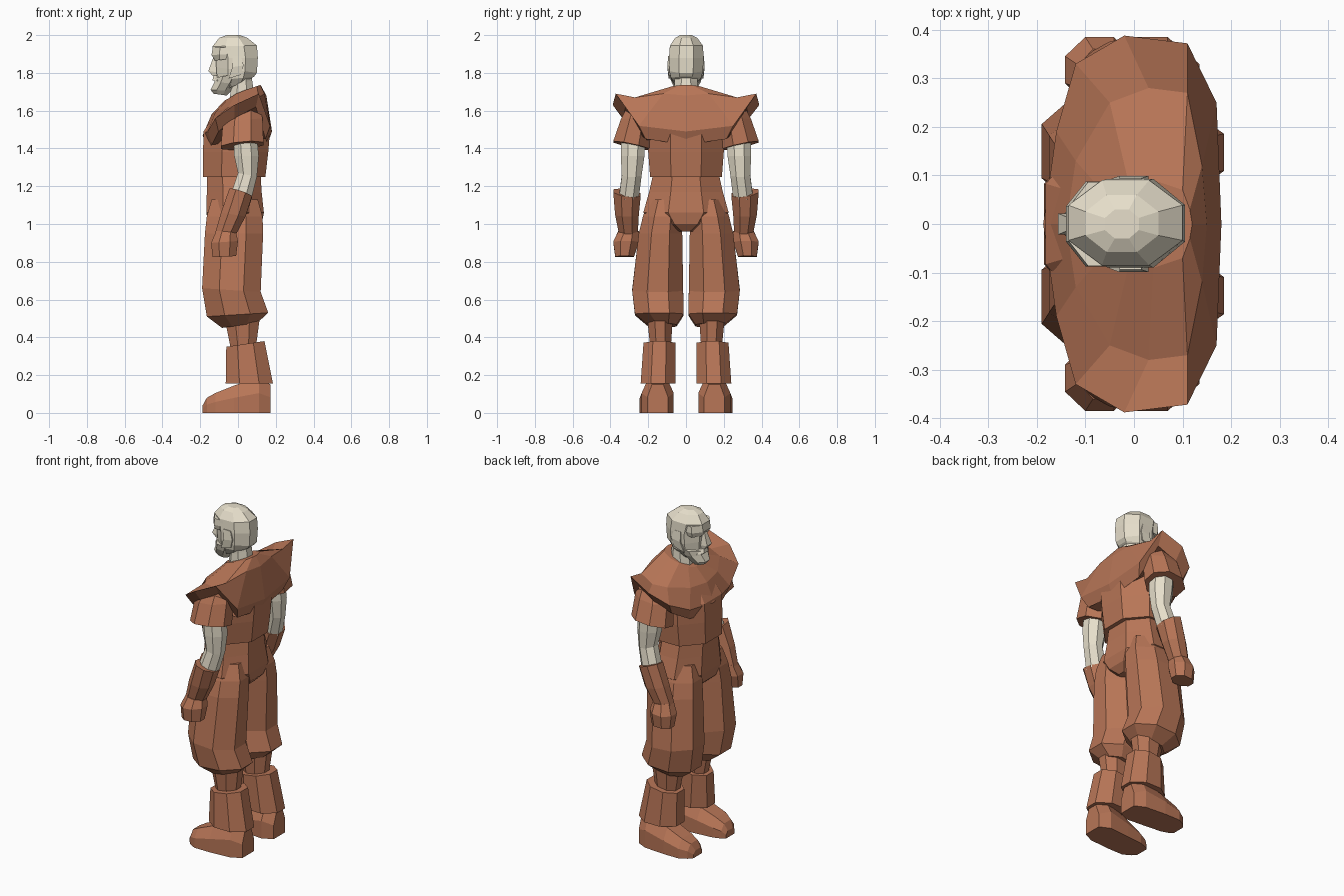
import bpy, bmesh, math


def material(name, color):
    m = bpy.data.materials.new(name)
    m.diffuse_color = (*color, 1)
    return m


CLOTH = material("brown_cloth", (0.48, 0.18, 0.095))
SKIN = material("pale_skin", (0.80, 0.74, 0.60))


def skin_rings(name, rings, mat, mirror=False):
    """Bridge closed rings of points into a capped flat-shaded solid."""
    bm = bmesh.new()
    loops = [[bm.verts.new(p) for p in r] for r in rings]
    n = len(loops[0])
    for a, b in zip(loops, loops[1:]):
        for i in range(n):
            j = (i + 1) % n
            bm.faces.new((a[i], a[j], b[j], b[i]))
    bm.faces.new(loops[0])
    bm.faces.new(loops[-1])
    bmesh.ops.recalc_face_normals(bm, faces=bm.faces[:])
    me = bpy.data.meshes.new(name)
    bm.to_mesh(me)
    bm.free()
    me.materials.append(mat)
    ob = bpy.data.objects.new(name, me)
    bpy.context.collection.objects.link(ob)
    if mirror:
        mod = ob.modifiers.new("mirror", 'MIRROR')
        mod.use_axis = (False, True, False)
        mod.use_mirror_merge = False
    return ob


def loft(name, sections, mat, n=8, mirror=False):
    """Sections are (x0, x1, y0, y1, z front, z back[, sideways tilt])."""
    k = 1 / math.cos(math.pi / n)
    rings = []
    for x0, x1, y0, y1, zf, zb, *tilt in sections:
        ring = []
        for i in range(n):
            a = (i + 0.5) * 2 * math.pi / n
            c, s = math.cos(a) * k, math.sin(a) * k
            ring.append(((x0 + x1) / 2 + c * (x1 - x0) / 2,
                         (y0 + y1) / 2 + s * (y1 - y0) / 2,
                         (zf + zb) / 2 + c * (zb - zf) / 2 + s * sum(tilt)))
        rings.append(ring)
    return skin_rings(name, rings, mat, mirror)


# Head and neck
loft("head", [
    (-.07, .05, -.055, .055, 1.71, 1.76),
    (-.11, .085, -.08, .08, 1.76, 1.78),
    (-.115, .1, -.088, .09, 1.83, 1.80),
    (-.118, .105, -.09, .093, 1.88, 1.88),
    (-.135, .1, -.085, .09, 1.94, 1.945),
    (-.10, .05, -.058, .06, 1.985, 1.985),
    (-.06, .01, -.03, .03, 2.0, 2.0)], SKIN)
loft("neck", [(-.05, .09, -.065, .065, 1.62, 1.66),
              (-.035, .075, -.06, .06, 1.73, 1.76),
              (-.04, .07, -.06, .06, 1.80, 1.80)], SKIN)

# Face: brow ridge, nose, moustache, beard, sideburns
loft("brow", [(-.122, -.04, -.08, .08, 1.865, 1.875),
              (-.14, .0, -.088, .088, 1.895, 1.90),
              (-.134, .0, -.086, .086, 1.935, 1.935)], SKIN)
loft("nose", [(-.135, -.09, -.018, .018, 1.785, 1.785),
              (-.157, -.09, -.022, .022, 1.81, 1.80),
              (-.13, -.09, -.011, .011, 1.885, 1.885)], SKIN, n=4)
loft("moustache", [(-.135, -.06, -.055, .055, 1.76, 1.755),
                   (-.13, -.06, -.035, .035, 1.785, 1.79)], SKIN)
loft("beard", [(-.13, -.06, -.03, .03, 1.69, 1.68),
               (-.145, -.035, -.05, .05, 1.71, 1.705),
               (-.125, -.01, -.075, .075, 1.75, 1.745),
               (-.12, .02, -.088, .088, 1.775, 1.80)], SKIN)
loft("sideburn", [(-.05, .015, .07, .092, 1.77, 1.79),
                  (-.03, .03, .075, .099, 1.83, 1.84),
                  (-.03, .015, .075, .094, 1.89, 1.89)], SKIN, n=4, mirror=True)

# Tunic body
loft("tunic", [
    (-.185, .145, -.19, .19, 1.25, 1.25),
    (-.185, .16, -.20, .20, 1.38, 1.38),
    (-.182, .17, -.20, .20, 1.49, 1.50),
    (-.11, .14, -.15, .15, 1.60, 1.63)], CLOTH)

# Shoulder cape with upswept wings: half outlines, front centre to back centre
neck = [(-.07, 0, 1.655), (-.05, .05, 1.665), (-.01, .08, 1.69), (.04, .09, 1.71),
        (.10, .07, 1.73), (.115, .03, 1.735), (.12, 0, 1.735)]
shoulder = [(-.14, 0, 1.58), (-.12, .13, 1.59), (-.05, .25, 1.62), (.03, .28, 1.63),
            (.11, .27, 1.67), (.14, .12, 1.69), (.15, 0, 1.68)]
edge = [(-.187, 0, 1.47), (-.16, .19, 1.49), (-.12, .33, 1.56), (-.02, .388, 1.63),
        (.11, .372, 1.69), (.17, .25, 1.52), (.18, 0, 1.49)]
under = [(x * .86, y * .86, z - .07) for x, y, z in edge]


def both_sides(half):
    return half + [(x, -y, z) for x, y, z in half[-2:0:-1]]


skin_rings("shoulder_cape", [both_sides(h) for h in (neck, shoulder, edge, under)], CLOTH)

# Sleeves, arms, gauntlets, fists
loft("sleeve", [(-.03, .11, .18, .31, 1.605, 1.63),
                (-.08, .13, .18, .345, 1.54, 1.56),
                (-.09, .135, .195, .385, 1.405, 1.425, .02)], CLOTH, mirror=True)
loft("arm", [(-.025, .10, .215, .345, 1.46, 1.46),
             (-.02, .11, .22, .345, 1.36, 1.36),
             (.0, .10, .235, .34, 1.27, 1.25),
             (-.04, .07, .25, .355, 1.15, 1.13)], SKIN, mirror=True)
loft("gauntlet", [(-.045, .075, .24, .385, 1.185, 1.145, .01),
                  (-.09, .04, .25, .375, 1.06, 1.04),
                  (-.12, -.01, .255, .355, .955, .945)], CLOTH, mirror=True)
loft("fist", [(-.115, -.01, .25, .36, .965, .955),
              (-.142, .0, .25, .385, .90, .91),
              (-.135, -.01, .275, .375, .825, .83)], CLOTH, mirror=True)

# Hips narrowing to the crotch, and baggy trouser legs
loft("hips", [(-.165, .12, -.175, .175, 1.26, 1.26),
              (-.165, .125, -.195, .195, 1.17, 1.17),
              (-.168, .137, -.226, .226, 1.06, 1.06),
              (-.155, .125, -.15, .15, 1.0, 1.0),
              (-.11, .09, -.05, .05, .96, .96)], CLOTH)
loft("trouser_leg", [(-.14, .105, .03, .195, 1.13, 1.13),
                     (-.165, .13, .02, .228, 1.04, 1.04),
                     (-.175, .133, .02, .25, .95, .95),
                     (-.19, .12, .015, .285, .66, .64),
                     (-.165, .16, .012, .27, .51, .53),
                     (-.085, .10, .05, .2, .45, .475)], CLOTH, mirror=True)

# Shins, boot cuffs and feet
loft("shin", [(-.07, .115, .07, .205, .50, .50),
              (-.04, .095, .08, .19, .35, .35)], CLOTH, mirror=True)
loft("boot_cuff", [(-.062, .14, .055, .225, .35, .38),
                   (-.065, .185, .055, .24, .155, .155)], CLOTH, mirror=True)

# Foot cross-sections from heel to toe: (x, y centre, half width, top z)
foot = [(.172, .15, .055, .15), (.11, .15, .085, .19), (-.02, .16, .085, .145),
        (-.12, .165, .08, .105), (-.165, .16, .06, .08), (-.187, .155, .04, .04)]
skin_rings("foot", [[(x, y - w, 0), (x, y + w, 0), (x, y + w, h * .55),
                     (x, y + w * .55, h), (x, y - w * .55, h), (x, y - w, h * .55)]
                    for x, y, w, h in foot], CLOTH, mirror=True)
